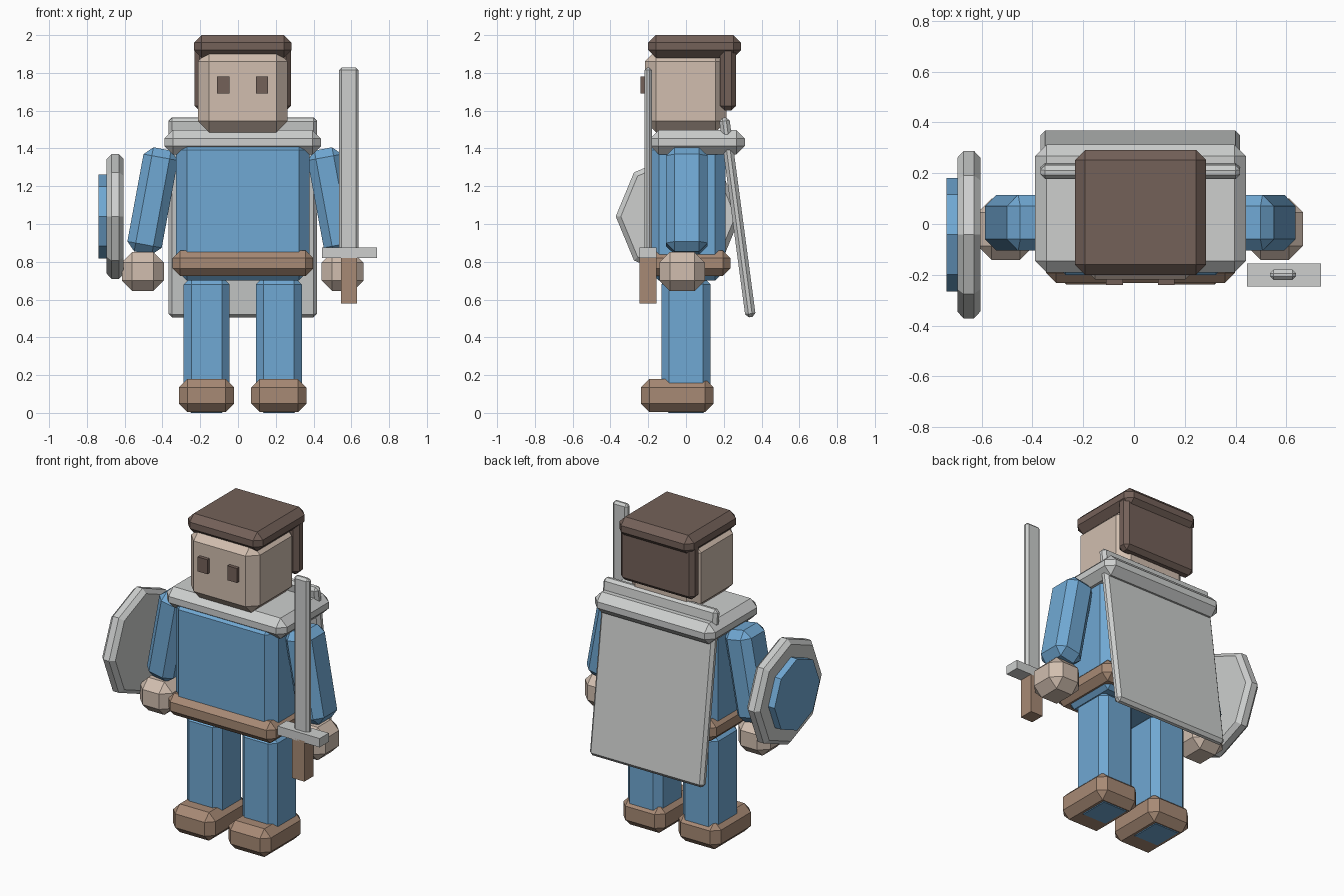
import bpy, bmesh
from math import radians
from mathutils import Matrix

if "Cube" in bpy.data.objects:
    bpy.data.objects.remove(bpy.data.objects["Cube"], do_unlink=True)


def material(name, rgb):
    """Flat material from an 8-bit display colour, stored as linear."""
    linear = [((c / 255 + 0.055) / 1.055) ** 2.4 for c in rgb] + [1.0]
    mat = bpy.data.materials.new(name)
    mat.use_nodes = True
    mat.diffuse_color = linear
    node = next(n for n in mat.node_tree.nodes if n.type == 'BSDF_PRINCIPLED')
    node.inputs["Base Color"].default_value = linear
    return mat


SKIN = material("skin", (209, 190, 175))
BLUE = material("blue_cloth", (112, 168, 211))
GREY = material("light_grey", (205, 207, 206))
BROWN = material("leather_brown", (167, 138, 117))
HAIR = material("dark_brown", (116, 97, 89))
MID = 0.025  # the body's centre line


def finish(name, bm, mat, loc, rot, bevel, limit=30):
    mesh = bpy.data.meshes.new(name)
    bm.to_mesh(mesh)
    bm.free()
    mesh.materials.append(mat)
    obj = bpy.data.objects.new(name, mesh)
    bpy.context.collection.objects.link(obj)
    obj.location = loc
    obj.rotation_euler = [radians(a) for a in rot]
    if bevel:
        mod = obj.modifiers.new("chamfer", 'BEVEL')
        mod.width = bevel
        mod.segments = 1
        mod.limit_method = 'ANGLE'
        mod.angle_limit = radians(limit)
    return obj


def block(name, mat, size, loc, bevel=0.0, rot=(0, 0, 0)):
    bm = bmesh.new()
    bmesh.ops.create_cube(bm, size=1, matrix=Matrix.Diagonal((*size, 1)))
    return finish(name, bm, mat, loc, rot, bevel)


def span(name, mat, x, y, z, bevel=0.0):
    """Chamfered block given by its low and high limits on each axis."""
    lims = (x, y, z)
    return block(name, mat, [b - a for a, b in lims],
                 [(a + b) / 2 for a, b in lims], bevel)


def disc(name, mat, radius, x, y, z, bevel=0.0):
    """Eight-sided disc with its axis along x."""
    bm = bmesh.new()
    bmesh.ops.create_cone(bm, cap_ends=True, segments=8, radius1=radius,
                          radius2=radius, depth=x[1] - x[0])
    return finish(name, bm, mat, ((x[0] + x[1]) / 2, y, z), (0, 90, 0), bevel, 60)


# Head and hair
span("head", SKIN, (-0.213, 0.263), (-0.218, 0.215), (1.485, 1.92), 0.06)
span("hair_top", HAIR, (-0.232, 0.284), (-0.2, 0.292), (1.88, 2.0), 0.04)
span("hair_back", HAIR, (-0.23, 0.28), (0.18, 0.265), (1.6, 1.95), 0.025)

# Torso and belt
span("torso", BLUE, (-0.327, 0.379), (-0.2, 0.21), (0.7, 1.45), 0.057)
span("belt", BROWN, (-0.346, 0.398), (-0.232, 0.235), (0.725, 0.86), 0.04)

# Shoulder collar, with the cape hanging through it
span("collar", GREY, (-0.39, 0.44), (-0.19, 0.312), (1.368, 1.497), 0.045)
block("cape", GREY, (0.785, 0.055, 1.065), (MID, 0.272, 1.035), 0.018, (7.6, 0, 0))

# Paired parts
for side, s in (("right", -1), ("left", 1)):
    block(side + "_eye", HAIR, (0.066, 0.04, 0.09), (MID + s * 0.102, -0.22, 1.735))
    block(side + "_arm", BLUE, (0.185, 0.22, 0.56), (MID + s * 0.477, 0.005, 1.122),
          0.045, (0, -s * 10.5, 0))
    block(side + "_hand", SKIN, (0.222, 0.242, 0.205),
          (MID + s * 0.529, -0.02, 0.748), 0.055)
    leg_x = MID + s * 0.191
    block(side + "_leg", BLUE, (0.243, 0.262, 0.72), (leg_x, 0, 0.36), 0.04)
    block(side + "_shoe", BROWN, (0.292, 0.384, 0.176), (leg_x, -0.046, 0.092), 0.045)

# Shield on the right arm
disc("shield", GREY, 0.33, (-0.695, -0.605), -0.042, 1.04, 0.025)
disc("shield_centre", BLUE, 0.223, (-0.738, -0.68), -0.042, 1.04)

# Sword by the left hand
span("sword_blade", GREY, (0.535, 0.638), (-0.22, -0.18), (0.86, 1.828), 0.014)
span("sword_guard", GREY, (0.445, 0.735), (-0.245, -0.155), (0.82, 0.875))
span("sword_grip", BROWN, (0.545, 0.63), (-0.245, -0.155), (0.578, 0.83))
